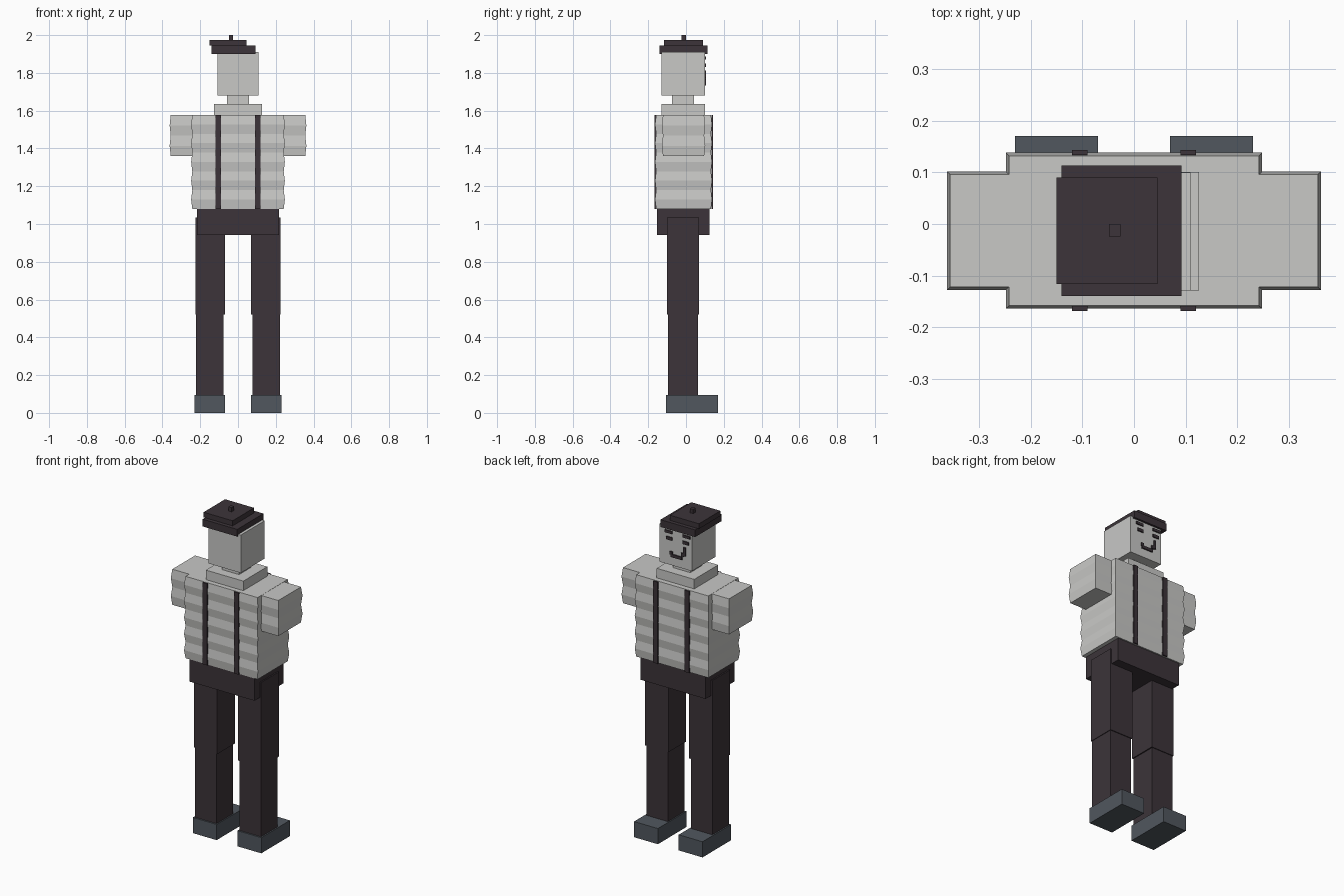
import bpy, bmesh

if "Cube" in bpy.data.objects:
    bpy.data.objects.remove(bpy.data.objects["Cube"])

def mat(name, r, g, b):
    m = bpy.data.materials.new(name)
    m.diffuse_color = (r, g, b, 1)
    m.use_nodes = True
    m.node_tree.nodes["Principled BSDF"].inputs["Base Color"].default_value = m.diffuse_color
    return m

PALE = mat("pale grey", 0.58, 0.58, 0.565)
DARK = mat("dark plum", 0.045, 0.034, 0.041)
SHOE = mat("slate", 0.082, 0.095, 0.113)

def finish(name, bm, material):
    bmesh.ops.recalc_face_normals(bm, faces=bm.faces)
    me = bpy.data.meshes.new(name)
    bm.to_mesh(me)
    bm.free()
    me.materials.append(material)
    ob = bpy.data.objects.new(name, me)
    bpy.context.collection.objects.link(ob)
    return ob

def box(name, x, y, z, material):
    """Box from (min, max) ranges."""
    bm = bmesh.new()
    bmesh.ops.create_cube(bm, size=1)
    for v in bm.verts:
        for i, (a, b) in enumerate((x, y, z)):
            v.co[i] = (a + b) / 2 + v.co[i] * (b - a)
    return finish(name, bm, material)

def ribbed(name, x, y, z, bands, material, d=0.006):
    """Box whose sides bulge out once per horizontal band."""
    bm = bmesh.new()
    rings = []
    n = bands * 2
    for i in range(n + 1):
        h = z[0] + (z[1] - z[0]) * i / n
        k = 0 if i % 2 else d
        pts = ((x[0] + k, y[0] + k), (x[1] - k, y[0] + k),
               (x[1] - k, y[1] - k), (x[0] + k, y[1] - k))
        rings.append([bm.verts.new((a, b, h)) for a, b in pts])
    for lo, hi in zip(rings, rings[1:]):
        for j in range(4):
            bm.faces.new((lo[j], lo[(j + 1) % 4], hi[(j + 1) % 4], hi[j]))
    bm.faces.new(rings[0][::-1])
    bm.faces.new(rings[-1])
    return finish(name, bm, material)

def span(s, a, b):
    return tuple(sorted((s * a, s * b)))

# Limbs and straps, mirrored
for s, side in ((-1, "left"), (1, "right")):
    box(side + "_shoe", span(s, 0.07, 0.23), (-0.105, 0.17), (0, 0.095), SHOE)
    box(side + "_lower_leg", span(s, 0.077, 0.222), (-0.096, 0.064), (0.09, 0.525), DARK)
    box(side + "_upper_leg", span(s, 0.07, 0.226), (-0.101, 0.069), (0.52, 1.035), DARK)
    ribbed(side + "_sleeve", span(s, 0.235, 0.362), (-0.128, 0.102), (1.36, 1.576), 2, PALE)
    strap = span(s, 0.09, 0.12)
    box(side + "_front_strap", strap, (-0.168, -0.159), (1.08, 1.576), DARK)
    box(side + "_back_strap", strap, (0.134, 0.143), (1.08, 1.576), DARK)

# Body
box("hips", (-0.218, 0.218), (-0.153, 0.124), (0.942, 1.08), DARK)
ribbed("shirt", (-0.248, 0.248), (-0.164, 0.138), (1.08, 1.577), 5, PALE)
box("collar", (-0.126, 0.126), (-0.129, 0.101), (1.577, 1.635), PALE)
box("neck", (-0.058, 0.058), (-0.073, 0.042), (1.63, 1.685), PALE)
box("head", (-0.109, 0.109), (-0.129, 0.1), (1.68, 1.91), PALE)

# Cap
box("cap_band", (-0.14, 0.092), (-0.139, 0.113), (1.9, 1.944), DARK)
box("cap_top", (-0.15, 0.045), (-0.116, 0.09), (1.944, 1.975), DARK)
box("cap_stem", (-0.048, -0.026), (-0.024, 0), (1.97, 2.0), DARK)

# Face plates on the +y side
FACE = (0.0985, 0.107)
for name, x, z in (
        ("right_brow", (0.02, 0.07), (1.872, 1.888)),
        ("left_brow", (-0.1, -0.05), (1.872, 1.888)),
        ("right_eye", (0.02, 0.06), (1.832, 1.85)),
        ("left_eye", (-0.09, -0.05), (1.832, 1.85)),
        ("nose", (-0.07, -0.055), (1.76, 1.812)),
        ("nose_tip", (-0.058, -0.04), (1.755, 1.775)),
        ("mouth", (-0.045, 0.03), (1.732, 1.75)),
        ("mouth_corner", (0.018, 0.035), (1.745, 1.765))):
    box(name, x, FACE, z, DARK)
